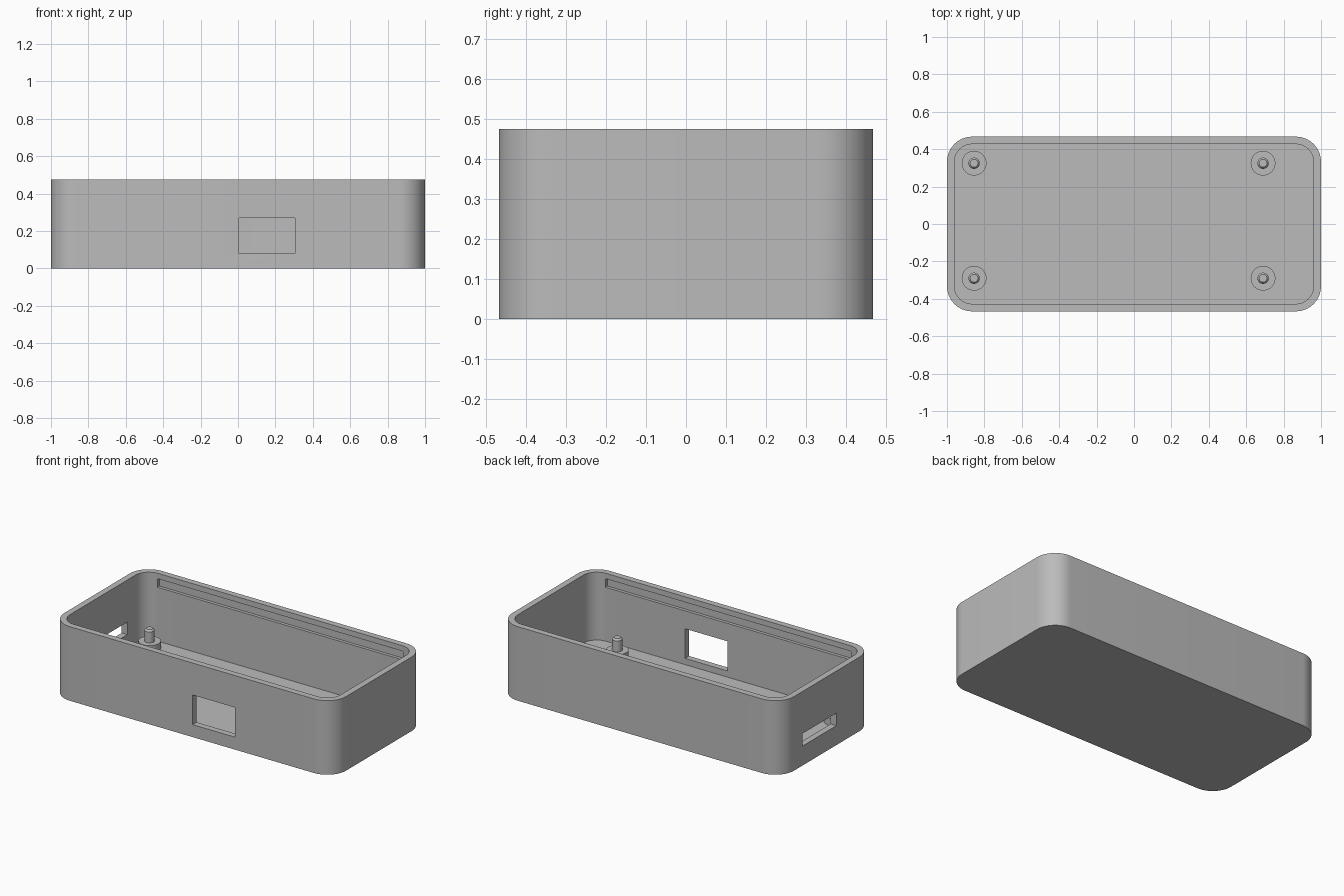
import bpy
import bmesh
from math import cos, sin, pi, radians

if "Cube" in bpy.data.objects:
    bpy.data.objects.remove(bpy.data.objects["Cube"], do_unlink=True)

HX, HY, HEIGHT = 1.0, 0.467, 0.475   # outer half sizes and height
WALL, FLOOR, RADIUS = 0.04, 0.04, 0.135

grey = bpy.data.materials.new("plain_grey")
grey.use_nodes = True
grey.diffuse_color = (0.5, 0.5, 0.5, 1)
grey.node_tree.nodes["Principled BSDF"].inputs["Base Color"].default_value = (0.5, 0.5, 0.5, 1)


def finish(name, bm):
    bmesh.ops.recalc_face_normals(bm, faces=bm.faces)
    mesh = bpy.data.meshes.new(name)
    bm.to_mesh(mesh)
    bm.free()
    mesh.materials.append(grey)
    obj = bpy.data.objects.new(name, mesh)
    bpy.context.collection.objects.link(obj)
    return obj


def rounded_block(name, hx, hy, r, z0, z1, steps=16):
    """Upright prism with rounded corners."""
    bm = bmesh.new()
    ring = []
    for q, (sx, sy) in enumerate(((1, 1), (-1, 1), (-1, -1), (1, -1))):
        for i in range(steps + 1):
            a = (q + i / steps) * pi / 2
            ring.append(bm.verts.new((sx * (hx - r) + r * cos(a), sy * (hy - r) + r * sin(a), z0)))
    base = bm.faces.new(ring)
    top = bmesh.ops.extrude_face_region(bm, geom=[base])["geom"]
    bmesh.ops.translate(bm, vec=(0, 0, z1 - z0), verts=[v for v in top if isinstance(v, bmesh.types.BMVert)])
    return finish(name, bm)


def block(name, lo, hi):
    bm = bmesh.new()
    bmesh.ops.create_cube(bm, size=1)
    for v in bm.verts:
        v.co = [(a + b) / 2 + c * (b - a) for a, b, c in zip(lo, hi, v.co)]
    return finish(name, bm)


def lathe(name, profile, location):
    """Turned part from (radius, height) points."""
    bm = bmesh.new()
    verts = [bm.verts.new((r, 0, z)) for r, z in profile]
    edges = [bm.edges.new(pair) for pair in zip(verts, verts[1:])]
    bmesh.ops.spin(bm, geom=verts + edges, cent=(0, 0, 0), axis=(0, 0, 1), angle=2 * pi, steps=40)
    bmesh.ops.remove_doubles(bm, verts=bm.verts, dist=0.0005)
    obj = finish(name, bm)
    obj.location = location
    return obj


def smooth(obj):
    bpy.ops.object.select_all(action='DESELECT')
    obj.select_set(True)
    bpy.context.view_layer.objects.active = obj
    bpy.ops.object.shade_smooth_by_angle(angle=radians(25))


# Open case body
case = rounded_block("case_body", HX, HY, RADIUS, 0, HEIGHT)
cutters = [
    rounded_block("cavity_cutter", HX - WALL, HY - WALL, RADIUS - WALL, FLOOR, HEIGHT + 0.1),
    # Front window and slot in the -x end
    block("front_window_cutter", (0.005, -HY - 0.1, 0.08), (0.305, -HY + 0.1, 0.27)),
    block("end_slot_cutter", (-HX - 0.1, -0.095, 0.125), (-HX + 0.1, 0.25, 0.205)),
]
# Lid grooves along the inside of both long walls
inner = HY - WALL
for side, name in ((1, "back"), (-1, "front")):
    y0, y1 = sorted((side * (inner - 0.02), side * (inner + 0.02)))
    cutters.append(block(name + "_groove_cutter", (-0.87, y0, 0.385), (0.87, y1, 0.44)))

bpy.context.view_layer.objects.active = case
for cutter in cutters:
    mod = case.modifiers.new(cutter.name, 'BOOLEAN')
    mod.operation = 'DIFFERENCE'
    mod.solver = 'EXACT'
    mod.object = cutter
    bpy.ops.object.modifier_apply(modifier=mod.name)
    bpy.data.objects.remove(cutter, do_unlink=True)
smooth(case)

# Board standoffs: a wide foot carrying a chamfered pin
standoff = [(0, FLOOR - 0.01), (0.066, FLOOR - 0.01), (0.066, 0.085), (0.03, 0.085),
            (0.03, 0.155), (0.021, 0.166), (0, 0.166)]
for x, x_name in ((-0.855, "right"), (0.69, "left")):
    for y, y_name in ((-0.29, "front"), (0.325, "back")):
        smooth(lathe(f"{y_name}_{x_name}_standoff", standoff, (x, y, 0)))
